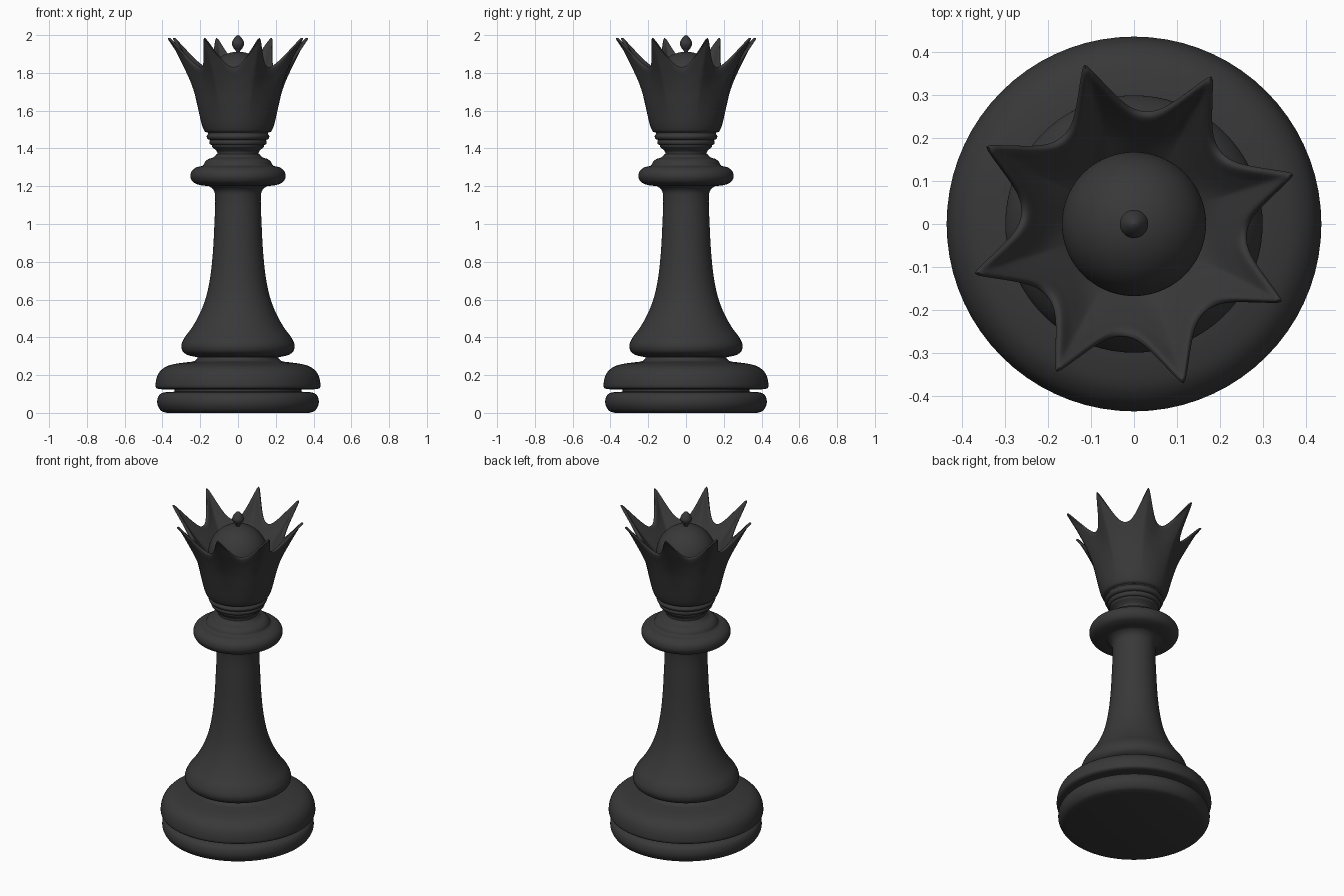
import bpy, bmesh, math
from mathutils import Vector

if "Cube" in bpy.data.objects:
    bpy.data.objects.remove(bpy.data.objects["Cube"])

ebony = bpy.data.materials.new("ebony")
ebony.diffuse_color = (0.04, 0.04, 0.04, 1)
ebony.use_nodes = True
ebony.node_tree.nodes["Principled BSDF"].inputs["Base Color"].default_value = ebony.diffuse_color


def spline(points, steps=5):
    """Smooth curve through 2D points (Hermite, tangents scaled by spacing)."""
    p = [Vector(q) for q in points]
    n = len(p)
    d = [max((p[i + 1] - p[i]).length, 1e-6) ** 0.5 for i in range(n - 1)]
    tan = []
    for i in range(n):
        if i == 0:
            tan.append((p[1] - p[0]) / d[0])
        elif i == n - 1:
            tan.append((p[-1] - p[-2]) / d[-1])
        else:
            a, b = (p[i] - p[i - 1]) / d[i - 1], (p[i + 1] - p[i]) / d[i]
            tan.append((a * d[i] + b * d[i - 1]) / (d[i] + d[i - 1]))
    out = []
    for i in range(n - 1):
        for k in range(steps):
            t = k / steps
            out.append(p[i] * (2*t**3 - 3*t**2 + 1) + p[i + 1] * (3*t**2 - 2*t**3)
                       + tan[i] * d[i] * (t**3 - 2*t**2 + t) + tan[i + 1] * d[i] * (t**3 - t**2))
    return out + [p[-1]]


def skin(name, columns, angle=40):
    """Join profile columns [(angle, [(r, z), ...]), ...] into a closed surface of revolution."""
    bm = bmesh.new()
    cols = [[bm.verts.new((r * math.cos(a), r * math.sin(a), z)) for r, z in prof]
            for a, prof in columns]
    for i, c in enumerate(cols):
        nxt = cols[(i + 1) % len(cols)]
        for j in range(len(c) - 1):
            bm.faces.new((c[j], nxt[j], nxt[j + 1], c[j + 1]))
    bmesh.ops.remove_doubles(bm, verts=bm.verts, dist=1e-5)
    bmesh.ops.recalc_face_normals(bm, faces=bm.faces)
    mesh = bpy.data.meshes.new(name)
    bm.to_mesh(mesh)
    bm.free()
    obj = bpy.data.objects.new(name, mesh)
    bpy.context.collection.objects.link(obj)
    mesh.materials.append(ebony)
    bpy.ops.object.select_all(action='DESELECT')
    obj.select_set(True)
    bpy.context.view_layer.objects.active = obj
    bpy.ops.object.shade_smooth_by_angle(angle=math.radians(angle))
    return obj


def lathe(name, points, segments=72):
    prof = [(0, points[0][1])] + [tuple(q) for q in spline(points)] + [(0, points[-1][1])]
    return skin(name, [(2 * math.pi * i / segments, prof) for i in range(segments)])


# Turned base: lower disc, groove, upper disc
lathe("foot_disc", [(.375, 0), (.405, .01), (.423, .035), (.428, .06), (.42, .09), (.40, .106), (.34, .112)])
lathe("foot_groove", [(.335, .10), (.335, .14)])
lathe("base_disc", [(.34, .128), (.432, .131), (.435, .165), (.42, .21), (.385, .243),
                    (.33, .26), (.27, .268), (.23, .275), (.215, .29), (.218, .305)])

# Stem with flared skirt
lathe("stem", [(.215, .295), (.265, .306), (.292, .325), (.30, .355), (.285, .395), (.245, .45),
               (.205, .52), (.17, .61), (.147, .72), (.133, .85), (.125, 1.0),
               (.121, 1.14), (.127, 1.175), (.148, 1.197), (.18, 1.206)])

# Collar and rings under the crown
lathe("collar", [(.15, 1.2), (.205, 1.207), (.238, 1.222), (.252, 1.25), (.245, 1.28),
                 (.22, 1.3), (.185, 1.31), (.175, 1.328), (.158, 1.343), (.13, 1.353), (.112, 1.37)])
lathe("neck", [(.112, 1.355), (.110, 1.38), (.122, 1.395), (.138, 1.41), (.136, 1.422)])
lathe("neck_ring_lower", [(.13, 1.415), (.148, 1.422), (.152, 1.435), (.145, 1.448)])
lathe("neck_ring_upper", [(.14, 1.443), (.16, 1.45), (.166, 1.464), (.158, 1.48), (.165, 1.487)])

# Crown: eight spikes, wall profile blends between valley and spike
SPIKE = [(.15, 1.483), (.173, 1.488), (.186, 1.51), (.22, 1.63), (.252, 1.73), (.305, 1.84), (.378, 1.972),
         (.389, 1.982), (.378, 1.986), (.305, 1.875), (.225, 1.775), (.16, 1.715)]
VALLEY = [(.15, 1.483), (.173, 1.488), (.186, 1.51), (.211, 1.61), (.228, 1.69), (.246, 1.76), (.263, 1.815),
          (.262, 1.829), (.25, 1.83), (.222, 1.795), (.19, 1.752), (.16, 1.715)]
spike_col, valley_col = spline(SPIKE), spline(VALLEY)
columns = []
HALF = 11
for k in range(8):
    for i in range(-HALF, HALF):
        u = math.copysign((abs(i) / HALF) ** 1.3, i)      # denser columns at the tip
        near = max(0, 1 - (math.sqrt(u * u + .0012) - .034))
        s = near ** 2.4
        a = math.radians(17.3 + 45 * k + 22.5 * u)
        columns.append((a, [tuple(v.lerp(w, s)) for v, w in zip(valley_col, spike_col)]))
skin("crown", columns, 60)

# Dome inside the crown and its finial
dome = [(.168 * math.cos(math.radians(t)), 1.744 + .168 * math.sin(math.radians(t)))
        for t in range(-20, 91, 10)]
lathe("dome", dome)
lathe("finial", [(.012, 1.9), (.012, 1.916), (.026, 1.935), (.033, 1.955), (.024, 1.978),
                 (.011, 1.994), (.001, 2.0)], 32)
